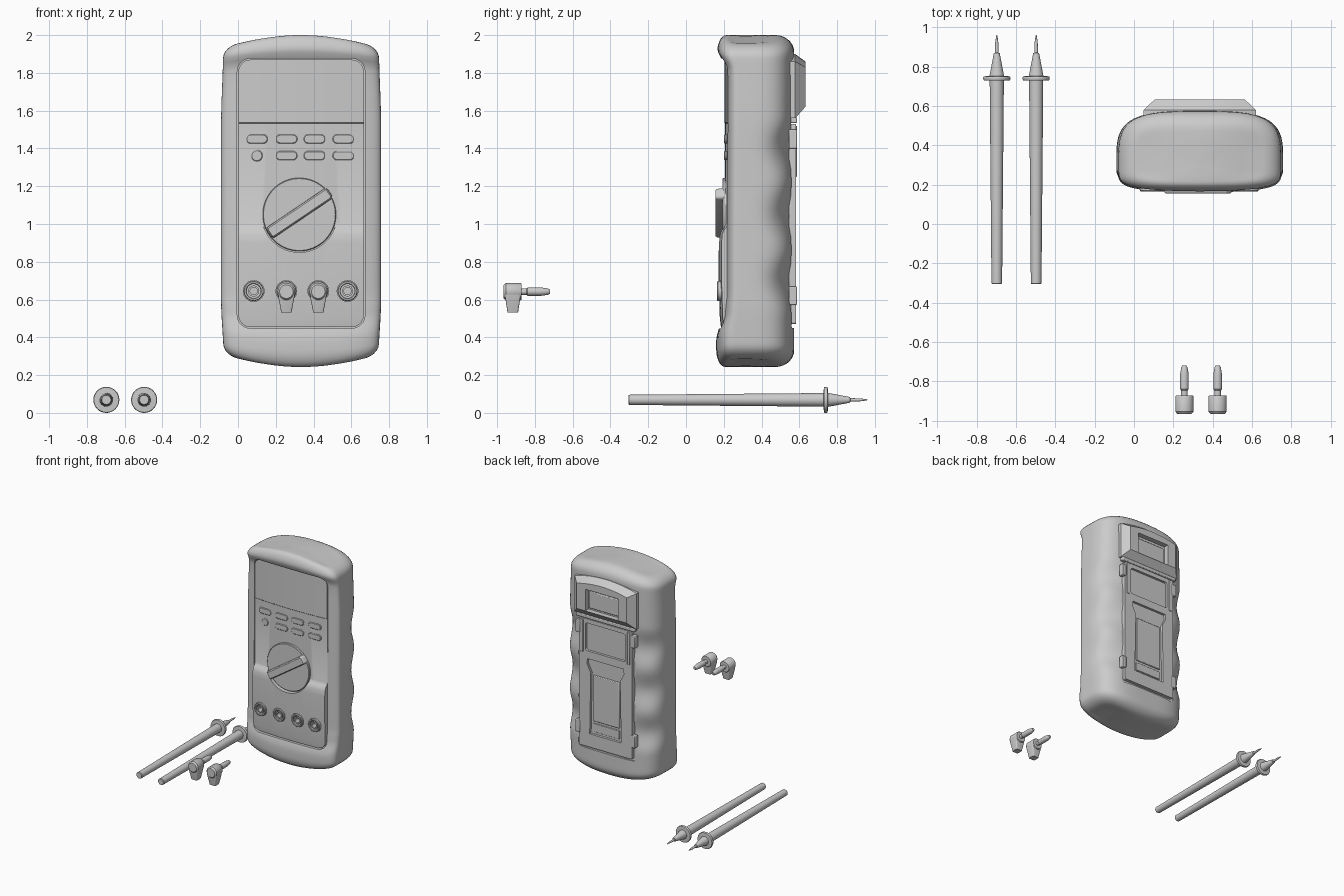
import bpy, bmesh, math

if "Cube" in bpy.data.objects:
    bpy.data.objects.remove(bpy.data.objects["Cube"])

CX = 0.334          # centre line of the meter


def finish(ob, angle=35):
    bpy.ops.object.select_all(action='DESELECT')
    bpy.context.view_layer.objects.active = ob
    ob.select_set(True)
    bpy.ops.object.shade_smooth_by_angle(angle=math.radians(angle))
    return ob


def loft(name, rings, angle=35):
    """Skin closed rings of equal length and cap both ends."""
    bm = bmesh.new()
    vs = [[bm.verts.new(p) for p in r] for r in rings]
    n = len(rings[0])
    for a, b in zip(vs, vs[1:]):
        for i in range(n):
            bm.faces.new((a[i], a[(i + 1) % n], b[(i + 1) % n], b[i]))
    bm.faces.new(vs[0])
    bm.faces.new(vs[-1])
    bmesh.ops.remove_doubles(bm, verts=bm.verts, dist=1e-6)
    bmesh.ops.recalc_face_normals(bm, faces=bm.faces)
    me = bpy.data.meshes.new(name)
    bm.to_mesh(me)
    bm.free()
    ob = bpy.data.objects.new(name, me)
    bpy.context.collection.objects.link(ob)
    return finish(ob, angle)


def rrect(x, z, hw, hh, r, n=8):
    pts = []
    for q, (sx, sz) in enumerate(((1, 1), (-1, 1), (-1, -1), (1, -1))):
        for i in range(n + 1):
            t = (q + i / n) * math.pi / 2
            pts.append((x + sx * (hw - r) + r * math.cos(t), z + sz * (hh - r) + r * math.sin(t)))
    return pts


def prism(name, pts, y0, y1, bevel=0.0):
    ob = loft(name, [[(x, y, z) for x, z in pts] for y in (y0, y1)])
    if bevel:
        m = ob.modifiers.new("bevel", 'BEVEL')
        m.width, m.segments, m.limit_method = bevel, 2, 'ANGLE'
    return ob


def box(name, x0, x1, y0, y1, z0, z1, bevel=0.0):
    return prism(name, [(x0, z0), (x1, z0), (x1, z1), (x0, z1)], y0, y1, bevel)


def lathe(name, prof, x, z, n=32):
    """Revolve (radius, y) profile around an axis along y."""
    return loft(name, [[(x + max(r, 1e-4) * math.cos(2 * math.pi * i / n), y,
                         z + max(r, 1e-4) * math.sin(2 * math.pi * i / n)) for i in range(n)]
                       for r, y in prof])


def boolean(ob, cutters, op='DIFFERENCE'):
    for c in cutters:
        m = ob.modifiers.new("cut", 'BOOLEAN')
        m.operation, m.object, m.solver = op, c, 'EXACT'
    dg = bpy.context.evaluated_depsgraph_get()
    me = bpy.data.meshes.new_from_object(ob.evaluated_get(dg))
    ob.modifiers.clear()
    ob.data = me
    for c in cutters:
        bpy.data.objects.remove(c)
    return finish(ob)


def lerp(table, z):
    for (a, fa), (b, fb) in zip(table, table[1:]):
        if z <= b:
            t = max(0, (z - a) / (b - a))
            return fa + (fb - fa) * t * t * (3 - 2 * t)
    return table[-1][1]


# holster body: rounded sections stacked along z, with finger grips on the rear corners
FRONT = [(0.24, .16), (0.38, .16), (0.52, .19), (0.62, .198), (1.75, .203), (1.84, .2), (1.93, .165), (2, .165)]
WIDTH = [(0.24, .41), (0.6, .424), (1.5, .424), (2.0, .412)]
Z0, Z1, R, YC, N = 0.243, 2.0, 0.09, 0.31, 20


def section(z, inset, scale=1.0):
    w = lerp(WIDTH, z) - 1.25 * inset
    f, b = lerp(FRONT, z) + .55 * inset, .573 - 1.1 * inset
    grip = .5 - .5 * math.cos((z - .5) / .36 * 2 * math.pi) if .5 < z < 1.58 else 0
    top = max(0, (z - 1.1) / .9) ** 2
    bot = max(0, (1.1 - z) / .857) ** 2
    ring = []
    side = [-1 + 2 * i / N for i in range(N)]
    square = [(s, -1) for s in side] + [(1, s) for s in side] + [(-s, 1) for s in side] + [(-1, -s) for s in side]
    for a, c in square:
        p = 6 if c < 0 else 3.6
        k = (abs(a) ** p + abs(c) ** p) ** (-1 / p)
        a, c = a * k * scale, c * k * scale
        x = w * a
        y = YC + c * ((b - YC) if c > 0 else (YC - f)) + (.022 * a * a if c < 0 else 0) * abs(c)
        if c > 0:
            g = grip * min(1, abs(a) * c * 1.4) ** 2
            x -= math.copysign(.016 * g, a)
            y -= .03 * g
        ring.append((CX + x, y, z + .04 * a * a * (bot - top)))
    return ring


caps = [(R * math.sin(t), R * (1 - math.cos(t))) for t in [math.pi / 2 * i / 7 for i in range(8)]]
rings = [section(Z0, R, s) for s in (.02, .35, .7)]
rings += [section(Z0 + R - h, d) for h, d in reversed(caps)]
rings += [section(Z0 + R + (Z1 - Z0 - 2 * R) * i / 60, 0) for i in range(1, 60)]
rings += [section(Z1 - R + h, d) for h, d in caps]
rings += [section(Z1, R, s) for s in (.7, .35, .02)]
body = loft("holster_body", rings, 40)
boolean(body, [prism("opening_cutter", rrect(CX, 1.162, .338, .714, .07), 0, .26),
               prism("stand_cutter", rrect(CX, 1.0, .262, .55, .02), .555, .7)])

# front panel: stepped side profile swept across a slight curve
SIDE = [(.42, .19), (.5, .179), (.7, .173), (.9, .173), (.945, .176), (.97, .186), (.985, .2), (1.0, .207),
        (1.533, .207), (1.537, .203), (1.9, .203), (1.9, .28), (.42, .28)]


def bulge(x):
    return .016 * ((x - CX) / .34) ** 2


panel = loft("front_panel", [[(x, y + (bulge(x) if y < .25 else 0), z) for z, y in SIDE]
                             for x in [CX - .36 + .72 * i / 20 for i in range(21)]])
boolean(panel, [prism("outline_cutter", rrect(CX, 1.162, .332, .708, .065), 0, .5)], 'INTERSECT')
DX, DZ = .325, 1.05
JACKS = [.083, .256, .425, .58]
boolean(panel, [lathe("dial_cutter", [(.2, 0), (.2, .212)], DX, DZ, 64)] +
        [lathe("jack_cutter", [(.055, 0), (.055, .225)], x, .645) for x in JACKS])

# rotary dial with pointer knob
lathe("dial_disc", [(0, .23), (.194, .23), (.194, .197), (.19, .193), (0, .193)], DX, DZ, 64)
ca, sa = math.cos(math.radians(34)), math.sin(math.radians(34))
knob = []
for grow, y in ((0, .2), (-.002, .165), (-.009, .155)):
    pts = rrect(0, 0, .195 + grow, .034 + grow, .018 + grow)
    knob.append([(DX + x * ca - z * sa, y, DZ + .008 + x * sa + z * ca) for x, z in pts])
loft("dial_knob", knob)

# push buttons
for row, z in enumerate((1.45, 1.362)):
    for i, x in enumerate((.1, .257, .405, .558)):
        hw, hh = (.03, .03) if row and i == 0 else (.057, .024)
        y = .201 + bulge(x)
        loft("button", [[(px, yy, pz) for px, pz in rrect(x, z, hw - d, hh - d, hh - d - .001)]
                        for yy, d in ((y + .02, 0), (y + .003, 0), (y, .004))])

# input jacks
for x in JACKS:
    lathe("input_jack", [(.053, .23), (.053, .17), (.049, .165), (.041, .165), (.037, .17), (.037, .21), (.029, .21),
                         (.029, .172), (.019, .172), (.019, .215), (0, .215)], x, .645)

# raised hanger block on the back with a pocket
def slope(x0, z0, z1, rise):
    top = [(CX + x0 * (1 - i / 6), z1 + rise * (1 - (1 - i / 6) ** 2)) for i in range(13)]
    return [(CX - x0, z0), (CX + x0, z0)] + top


hanger = loft("hanger_block", [[(x, y, z) for x, z in slope(*s)] for y, s in
                               ((.53, (.285, 1.56, 1.86, .04)), (.578, (.285, 1.56, 1.86, .04)),
                                (.632, (.23, 1.62, 1.83, .03)))])
boolean(hanger, [box("pocket_cutter", CX - .15, CX + .15, .59, .7, 1.62, 1.8)])
box("hanger_plate", CX - .135, CX + .135, .58, .602, 1.635, 1.775, .006)
box("hanger_lip", CX - .27, CX + .27, .55, .588, 1.535, 1.565, .006)

# tilt stand with window and stepped pocket
stand = prism("tilt_stand", rrect(CX, 1.0, .245, .53, .012), .545, .582)
pocket = [(.165, 1.2), (.17, 1.16), (.135, 1.09), (.145, .58)]
outline = [(CX + x, z) for x, z in pocket] + [(CX - x, z) for x, z in reversed(pocket)]
boolean(stand, [prism("window_cutter", rrect(CX, 1.38, .185, .115, .02), .562, .7),
                prism("tab_cutter", outline, .562, .7)])
box("stand_tab", CX - .12, CX + .12, .555, .574, .69, 1.07, .005)
box("stand_foot", CX - .12, CX + .12, .555, .57, .6, .67, .004)
for s in (-1, 1):
    for z in (.62, 1.45):
        x = CX + s * .255
        box("stand_hinge", x - .02, x + .02, .545, .587, z - .05, z + .05, .005)
    x = CX + s * .215
    box("stand_rail", x - .012, x + .012, .57, .588, 1.25, 1.52, .004)

# test probes
for x in (-.697, -.497):
    lathe("test_probe", [(0, -.305), (.024, -.305), (.027, -.301), (.036, .728), (.066, .73), (.069, .736), (.069, .744),
                         (.066, .75), (.037, .752), (.015, .868), (.009, .87), (.008, .92), (.003, .958), (0, .96)],
          x, .069)

# right-angle plugs
for x in (.256, .425):
    lathe("plug_barrel", [(0, -.965), (.036, -.965), (.046, -.953), (.046, -.876), (.042, -.87), (0, -.87)], x, .642)
    lathe("plug_pin", [(0, -.875), (.017, -.875), (.017, -.845), (.022, -.838), (.022, -.765), (.016, -.728),
                       (.011, -.72), (0, -.72)], x, .642, 24)
    loft("plug_stem", [[(px, py, z) for px, py in rrect(x, -.917, hw, hd, .008, 3)]
                       for z, hw, hd in ((.64, .044, .042), (.61, .042, .04), (.532, .027, .028))])
